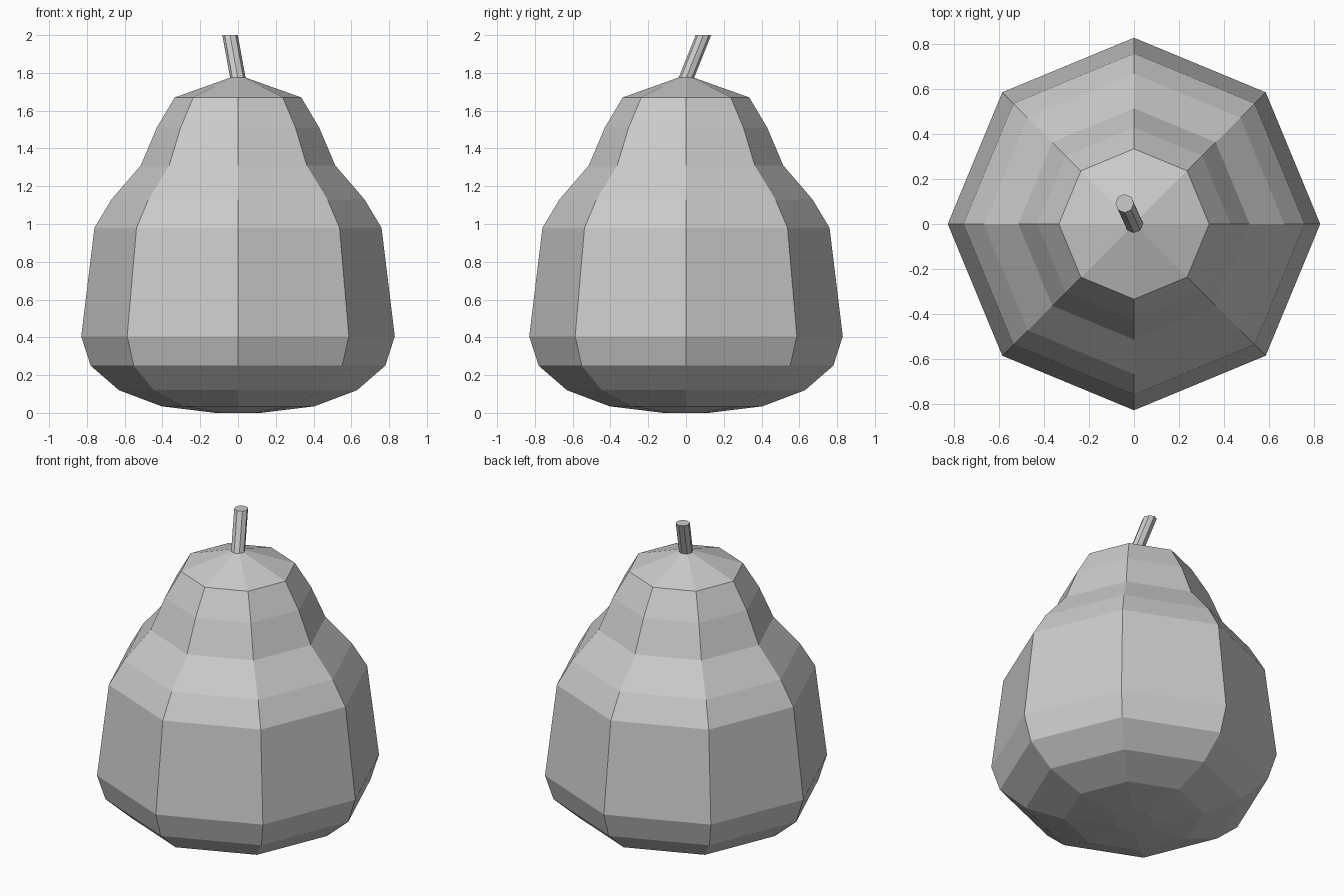
import bpy
import bmesh
from math import cos, sin, tau

SIDES = 8

old = bpy.data.objects.get("Cube")
if old:
    bpy.data.objects.remove(old, do_unlink=True)


def make_material(name, colour):
    mat = bpy.data.materials.new(name)
    mat.use_nodes = True
    mat.diffuse_color = colour
    mat.node_tree.nodes["Principled BSDF"].inputs["Base Color"].default_value = colour
    return mat


def loft(name, rings, mat):
    """Join octagonal rings, given as (centre x, centre y, z, radius), and cap both ends."""
    bm = bmesh.new()
    loops = []
    for x, y, z, r in rings:
        loops.append([bm.verts.new((x + r * cos(tau * i / SIDES),
                                    y + r * sin(tau * i / SIDES), z))
                      for i in range(SIDES)])
    for low, high in zip(loops, loops[1:]):
        for i in range(SIDES):
            j = (i + 1) % SIDES
            bm.faces.new((low[i], low[j], high[j], high[i]))
    bm.faces.new(loops[0][::-1])
    bm.faces.new(loops[-1])
    mesh = bpy.data.meshes.new(name)
    bm.to_mesh(mesh)
    bm.free()
    mesh.materials.append(mat)
    obj = bpy.data.objects.new(name, mesh)
    bpy.context.collection.objects.link(obj)
    return obj


grey = make_material("light grey", (0.6, 0.6, 0.6, 1))

# Faceted pear body: radius and height from base to crown
profile = [(0.12, 0), (0.405, 0.035), (0.63, 0.12), (0.78, 0.25), (0.83, 0.405),
           (0.76, 0.98), (0.67, 1.13), (0.515, 1.31), (0.43, 1.51),
           (0.335, 1.67), (0.04, 1.775)]
loft("pear_body", [(0, 0, z, r) for r, z in profile], grey)

# Leaning stem with a level top
loft("stem", [(0, 0, 1.77, 0.041), (-0.042, 0.092, 2, 0.041)], grey)
